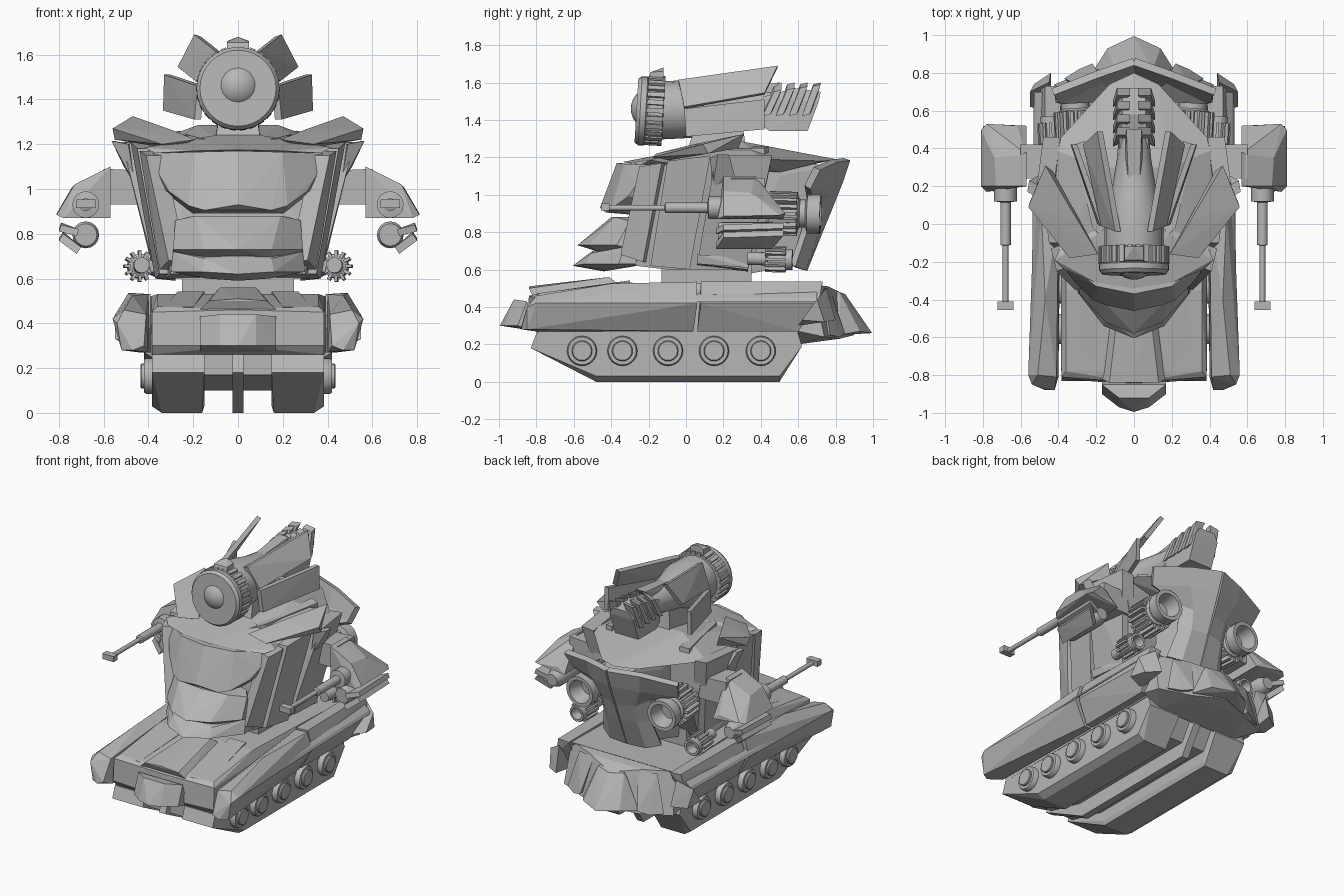
import bpy, bmesh, math
from mathutils import Vector, Matrix

grey = bpy.data.materials.new("plain_grey")
grey.diffuse_color = (0.47, 0.47, 0.47, 1)


def finish(name, bm, pair=False, smooth=False):
    bmesh.ops.recalc_face_normals(bm, faces=bm.faces)
    me = bpy.data.meshes.new(name)
    bm.to_mesh(me)
    bm.free()
    me.materials.append(grey)
    ob = bpy.data.objects.new(name, me)
    bpy.context.collection.objects.link(ob)
    if smooth:
        bpy.ops.object.select_all(action='DESELECT')
        ob.select_set(True)
        bpy.context.view_layer.objects.active = ob
        bpy.ops.object.shade_smooth_by_angle(angle=math.radians(35))
    if pair:
        ob.modifiers.new("mirror", 'MIRROR').use_mirror_merge = False
    return ob


def hull(name, pts, pair=False):
    """Faceted block: a mirrored pair, or one block symmetric about x = 0."""
    bm = bmesh.new()
    pts = list(pts) if pair else list(pts) + [(-x, y, z) for x, y, z in pts if x > 0]
    for p in pts:
        bm.verts.new(p)
    out = bmesh.ops.convex_hull(bm, input=bm.verts)
    junk = [v for v in set(out['geom_interior'] + out['geom_unused']) if isinstance(v, bmesh.types.BMVert)]
    bmesh.ops.delete(bm, geom=junk, context='VERTS')
    bmesh.ops.dissolve_limit(bm, angle_limit=0.02, verts=bm.verts, edges=bm.edges)
    return finish(name, bm, pair)


def plate(name, quad, off):
    """Slab pair: an outline and its copy shifted by off."""
    return hull(name, list(quad) + [tuple(Vector(p) + Vector(off)) for p in quad], True)


def frame(loc, axis):
    return Matrix.Translation(loc) @ Vector(axis).to_track_quat('Z', 'Y').to_matrix().to_4x4()


def lathe(name, prof, loc, axis, n=24, pair=False):
    """Round part from (radius, distance along axis) points."""
    bm = bmesh.new()
    m = frame(loc, axis)
    rings = [[bm.verts.new(m @ Vector((r * math.cos(a), r * math.sin(a), d)))
              for a in (math.tau * i / n for i in range(n))] for r, d in prof]
    for a, b in zip(rings, rings[1:]):
        for i in range(n):
            j = (i + 1) % n
            bm.faces.new((a[i], a[j], b[j], b[i]))
    bm.faces.new(rings[0])
    bm.faces.new(rings[-1])
    bmesh.ops.remove_doubles(bm, verts=bm.verts, dist=1e-5)
    return finish(name, bm, pair, True)


def teeth(name, loc, axis, r, size, count, pair=False):
    """Ring of small blocks; size = (radial, tangential, along axis)."""
    bm = bmesh.new()
    m = frame(loc, axis)
    for i in range(count):
        bmesh.ops.create_cube(bm, size=1, matrix=m @ Matrix.Rotation(math.tau * i / count, 4, 'Z')
                              @ Matrix.Translation((r, 0, 0)) @ Matrix.Diagonal((*size, 1)))
    return finish(name, bm, pair)


# Tracks, keel and wheels
track = [(-.83, .18), (-.8, .26), (.6, .26), (.62, .19), (.5, .03), (-.48, .03)]
hull("track", [(x, y, z) for x in (.15, .385) for y, z in track]
     + [(x, y, 0) for x in (.16, .34) for y in (-.48, .5)], True)
hull("centre_rail", [(.025, y, z if z > .1 else 0) for y, z in track])
hull("belly_pan", [(.16, -.78, .26), (.16, -.78, .17), (.16, -.5, .1), (.16, .5, .1), (.16, .6, .26)])
for k, y in enumerate((-.556, -.34, -.096, .15, .4)):
    lathe(f"wheel_{k}", [(.08, 0), (.08, .05), (.074, .06), (.055, .06), (.055, .07), (.05, .075)],
          (.36, y, .165), (1, 0, 0), 24, True)

# Upper hull, nose and deck
hull("hull", [(.385, -.79, .26), (.385, -.82, .3), (.385, -.81, .45), (.36, -.78, .475), (.36, -.35, .53),
              (.39, .7, .52), (.39, .6, .26), (0, -.85, .3), (0, -.84, .46)])
hull("nose_plate", [(.17, -.8, .27), (.17, -.9, .3), (.08, -.97, .3), (0, -.995, .3), (.17, -.85, .43),
                    (.08, -.92, .44)])
hull("deck_ridge", [(.17, -.82, .46), (.13, -.84, .5), (0, -.84, .51), (.08, -.41, .56), (.12, -.35, .51)])
plate("deck_strip", [(.2, -.8, .46), (.33, -.78, .46), (.27, -.3, .53), (.15, -.3, .53)], (0, 0, .012))

# Fenders along both sides
hull("front_fender", [(.4, -.81, .27), (.42, -.88, .3), (.47, -.88, .28), (.52, -.85, .28), (.56, -.8, .42),
                      (.54, -.85, .4), (.51, -.8, .46), (.41, -.81, .44), (.39, .04, .27), (.44, .04, .27),
                      (.53, .06, .42), (.49, .06, .535), (.4, .06, .53), (.47, -.4, .525)], True)
hull("rear_fender", [(.39, .06, .27), (.44, .06, .27), (.52, .08, .42), (.48, .08, .535), (.39, .08, .53),
                     (.39, .6, .27), (.44, .6, .27), (.5, .71, .42), (.47, .73, .535), (.39, .73, .53)], True)
plate("fender_rail", [(.505, -.75, .445), (.545, -.75, .42), (.53, .7, .43), (.495, .7, .46)], (-.01, 0, .02))
hull("fender_tip", [(.44, .6, .3), (.55, .62, .33), (.55, .7, .44), (.45, .75, .5), (.44, .8, .33), (.53, .74, .32)],
     True)

# Faceted tail skirt
hull("tail_core", [(.4, .68, .52), (.2, .76, .51), (0, .84, .47), (0, .9, .25), (.22, .82, .23), (.42, .74, .24),
                   (.42, .6, .27), (.3, .6, .2)])
hull("tail_point", [(0, .72, .51), (.1, .82, .48), (0, .85, .47), (0, .995, .26), (.06, .965, .27), (.14, .93, .27),
                    (.21, .82, .25), (.2, .72, .25)])
hull("tail_flap", [(.17, .77, .5), (.3, .74, .5), (.22, .85, .26), (.29, .82, .24), (.37, .77, .25), (.25, .65, .26)],
     True)

# Waist and torso
hull("waist", [(.25, -.13, .5), (.25, .35, .5), (.25, -.13, .64), (.25, .35, .64)])
hull("torso", [(.3, -.27, .62), (.32, -.1, .6), (.32, .32, .6), (.38, -.18, 1.15), (.44, .1, 1.19), (.44, .42, 1.18),
               (.2, -.2, 1.18), (.36, .43, .8)])
hull("spine", [(.18, .3, 1.24), (.1, .76, 1.15), (.2, .3, .57), (.14, .56, .62), (.13, .66, .85), (.17, .5, 1.1)])
hull("top_deck", [(0, .3, 1.285), (.18, .3, 1.285), (.1, -.1, 1.22), (.36, -.12, 1.17), (.44, .4, 1.19),
                  (.15, .55, 1.22), (.13, .74, 1.18), (0, .8, 1.19), (.17, .5, 1.12)])
hull("collar", [(.42, -.19, 1.185), (.37, -.24, 1.16), (.2, -.31, 1.17), (0, -.34, 1.175), (.15, -.1, 1.22),
                (.38, -.1, 1.17), (.1, 0, 1.24)])
hull("chest", [(.38, -.19, 1.16), (.2, -.33, 1.165), (0, -.37, 1.17), (.35, -.26, 1.06), (.31, -.31, .99),
               (.22, -.4, .925), (0, -.46, .93), (.15, -.43, .905), (.2, -.25, .89), (.35, -.15, 1.0)])
hull("upper_belly", [(.19, -.38, .88), (0, -.4, .88), (.15, -.52, .73), (0, -.58, .73), (.28, -.3, .86),
                     (.29, -.37, .73), (.15, -.45, .69), (.2, -.2, .88), (.29, -.2, .68)])
hull("lower_belly", [(.15, -.5, .69), (0, -.5, .7), (.16, -.54, .63), (0, -.605, .62), (.14, -.44, .6), (0, -.44, .59),
                     (.3, -.36, .63), (.29, -.33, .72), (.29, -.2, .63)])

# Slanted armour strips on the torso sides
plate("side_strip_front", [(.41, -.25, 1.15), (.44, -.13, 1.17), (.35, -.23, .64), (.31, -.35, .68)], (-.08, .03, 0))
plate("side_strip_middle", [(.45, -.1, 1.18), (.48, .13, 1.21), (.37, .02, .6), (.35, -.19, .62)], (-.07, 0, 0))
plate("side_strip_rear", [(.52, .16, 1.21), (.48, .46, 1.21), (.37, .33, .6), (.37, .06, .63)], (-.09, 0, -.01))
plate("shoulder_spike", [(.49, .13, 1.2), (.565, .17, 1.215), (.51, .2, 1.1), (.46, .14, 1.02)], (-.01, .06, 0))
plate("hip_strip", [(.39, .06, .63), (.38, .33, .61), (.37, .33, .66), (.4, .06, .68)], (-.06, 0, 0))

# Shoulder plates on top
hull("shoulder_plate", [(.56, .09, 1.27), (.55, .12, 1.22), (.47, .31, 1.325), (.43, .28, 1.25), (.19, -.16, 1.22),
                        (.34, -.18, 1.2), (.3, -.12, 1.18), (.3, .02, 1.265)], True)
plate("deck_wing", [(.14, -.1, 1.22), (.22, -.02, 1.24), (.32, .42, 1.25), (.26, .44, 1.26)], (0, 0, -.05))

# Curved shield on the back: half grid, mirrored
bm = bmesh.new()
rows = [[(0, .86, 1.19), (.2, .79, 1.18), (.43, .7, 1.14)], [(0, .82, 1.07), (.18, .76, 1.06), (.4, .65, 1.04)],
        [(0, .76, .92), (.12, .72, .93), (.19, .66, .97)], [(0, .71, .8), (.11, .69, .8), (.17, .63, .8)],
        [(0, .63, .6), (.13, .62, .6), (.21, .57, .62)]]
g = [[bm.verts.new(p) for p in r] for r in rows]
for a, b in zip(g, g[1:]):
    for i in range(2):
        bm.faces.new((a[i], b[i], b[i + 1], a[i + 1]))
shield = finish("back_shield", bm, True)
sol = shield.modifiers.new("thickness", 'SOLIDIFY')
sol.thickness, sol.offset = .04, 0

# Thrusters under the shield
out = (.05, 1, -.03)
lathe("main_thruster", [(.07, 0), (.09, .04), (.09, .18), (.075, .19), (.075, .22), (.105, .23), (.105, .3),
                        (.08, .3), (.06, .2), (.03, .2)], (.3, .42, .905), out, 20, True)
teeth("main_thruster_fins", (.306, .52, .9), out, .095, (.045, .018, .15), 18, True)
lathe("small_thruster", [(.035, 0), (.035, .1), (.055, .11), (.055, .24), (.04, .24), (.03, .18)],
      (.43, .33, .66), out, 16, True)
teeth("small_thruster_fins", (.44, .48, .655), out, .055, (.03, .014, .11), 12, True)

# Arms with guns
hull("arm_link", [(.38, y, z) for y in (.24, .42) for z in (.93, 1.08)]
     + [(.6, y, z) for y in (.24, .42) for z in (.93, 1.09)], True)
hull("arm_housing", [(.57, .2, 1.1), (.57, .37, 1.1), (.73, .2, 1.02), (.74, .35, 1.01), (.81, .2, .885),
                     (.81, .5, .89), (.57, .2, .87), (.57, .52, .87), (.62, .52, .91), (.78, .53, .9),
                     (.78, .17, .87)], True)
lathe("arm_gun", [(.06, 0), (.06, .08), (.028, .085), (.028, .31), (.015, .315), (.015, .62)],
      (.68, .2, .93), (0, -1, 0), 16, True)
hull("gun_muzzle", [(x, y, z) for x in (.637, .723) for y in (-.455, -.41) for z in (.915, .953)], True)
lathe("arm_pod", [(.05, 0), (.06, .02), (.06, .28), (.04, .33)], (.68, .17, .795), (0, 1, 0), 16, True)
plate("pod_fin_outer", [(.8, .2, .77), (.72, .16, .71), (.72, .46, .71), (.8, .52, .78)], (-.02, 0, .03))
plate("pod_fin_upper", [(.8, .2, .81), (.72, .16, .79), (.72, .5, .79), (.8, .52, .82)], (-.01, 0, .03))

# Big head cannon
lathe("cannon_body", [(.12, 0), (.155, .01), (.155, .2), (.12, .32), (.09, .5), (.08, .62)],
      (0, -.15, 1.45), (0, 1, .05), 20)
lathe("cannon_ring", [(.1, 0), (.17, .0), (.185, .02), (.185, .05), (.175, .06), (.175, .14), (.13, .15)],
      (0, -.265, 1.45), (0, 1, -.06), 32)
teeth("ring_teeth", (0, -.165, 1.45), (0, 1, -.06), .175, (.024, .026, .09), 26)
lathe("cannon_lens", [(.105 * math.cos(a), .095 * math.sin(a)) for a in (i * math.pi / 12 for i in range(7))],
      (0, -.2, 1.46), (0, -1, 0), 16)
hull("ring_crest", [(.05, -.2, 1.62), (.05, -.12, 1.62), (.05, -.19, 1.655), (.05, -.12, 1.66), (0, -.12, 1.68)])
hull("cannon_neck", [(.1, 0, 1.22), (.1, .32, 1.25), (.08, .05, 1.36), (.08, .3, 1.4)])
plate("upper_fin", [(.07, -.04, 1.605), (.145, -.01, 1.46), (.24, .42, 1.535), (.165, .49, 1.68)], (.03, 0, .01))
plate("lower_fin", [(.15, -.01, 1.46), (.165, 0, 1.31), (.305, .42, 1.35), (.3, .42, 1.51)], (.03, 0, 0))

# Cannon tail with slats
hull("cannon_tail", [(.08, .4, 1.37), (.08, .4, 1.52), (.06, .58, 1.57), (.06, .72, 1.55), (.09, .65, 1.34),
                     (.09, .45, 1.34), (.09, .71, 1.5)])
for k in range(4):
    y = .43 + .07 * k
    plate(f"tail_slat_{k}", [(.07, y, 1.45), (.11, y - .02, 1.42), (.09, y + .04, 1.55 + .01 * k), (.02, y + .04, 1.59)],
          (0, .04, .01))
hull("tail_spine", [(.05, .2, 1.5), (.05, .42, 1.5), (.03, .22, 1.57), (.04, .5, 1.6)])
